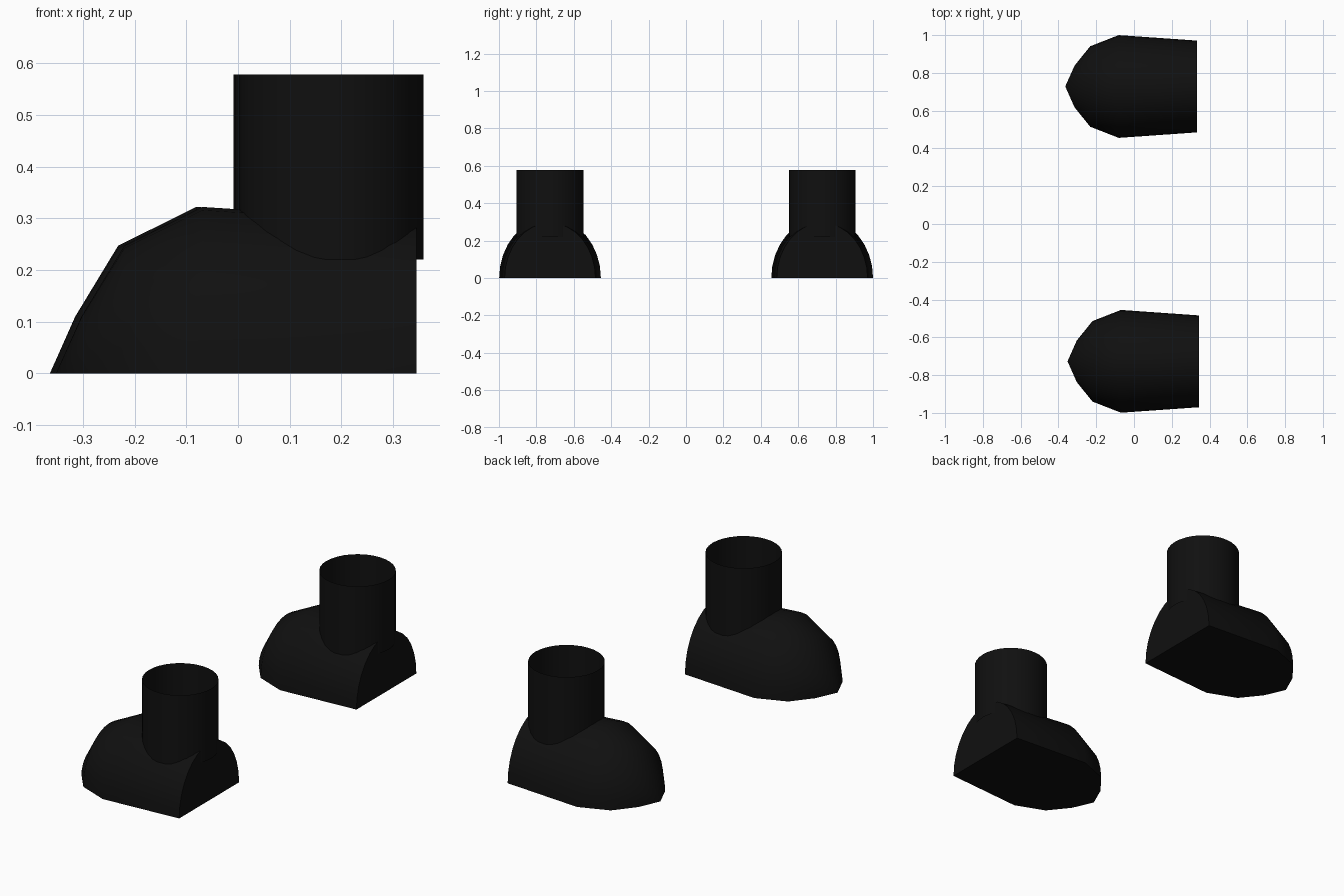
import bpy, bmesh, math

if "Cube" in bpy.data.objects:
    bpy.data.objects.remove(bpy.data.objects["Cube"])

black = bpy.data.materials.new("black leather")
black.diffuse_color = (0.005, 0.005, 0.005, 1)
black.use_nodes = True
black.node_tree.nodes["Principled BSDF"].inputs["Base Color"].default_value = black.diffuse_color


def finish(bm, name):
    bmesh.ops.recalc_face_normals(bm, faces=bm.faces)
    mesh = bpy.data.meshes.new(name)
    bm.to_mesh(mesh)
    bm.free()
    mesh.materials.append(black)
    obj = bpy.data.objects.new(name, mesh)
    bpy.context.collection.objects.link(obj)
    bpy.ops.object.select_all(action='DESELECT')
    obj.select_set(True)
    bpy.context.view_layer.objects.active = obj
    bpy.ops.object.shade_smooth_by_angle(angle=math.radians(50))


# Foot: half-ellipse arches from heel to toe (x, half width, height)
ARCHES = [(0.339, 0.243, 0.295), (-0.075, 0.272, 0.322),
          (-0.226, 0.213, 0.247), (-0.309, 0.11, 0.11)]
STEPS = 16


def foot(name, ox, oy):
    bm = bmesh.new()
    rings = []
    for x, w, h in ARCHES:
        rings.append([bm.verts.new((ox + x, oy + w * math.cos(math.pi * i / STEPS),
                                    h * math.sin(math.pi * i / STEPS)))
                      for i in range(STEPS + 1)])
    tip = bm.verts.new((ox - 0.358, oy, 0))
    for a, b in zip(rings, rings[1:]):
        for i in range(STEPS):
            bm.faces.new((a[i], a[i + 1], b[i + 1], b[i]))
        bm.faces.new((a[0], b[0], b[-1], a[-1]))       # sole
    last = rings[-1]
    for i in range(STEPS):
        bm.faces.new((last[i], last[i + 1], tip))      # toe
    bm.faces.new((last[0], tip, last[-1]))
    bm.faces.new(rings[0])                             # flat heel
    finish(bm, name)


# Ankle shaft: open tube sunk into the foot
def shaft(name, ox, oy):
    bm = bmesh.new()
    bmesh.ops.create_cone(bm, cap_ends=False, segments=32,
                          radius1=0.178, radius2=0.178, depth=0.358)
    bmesh.ops.translate(bm, verts=bm.verts, vec=(ox + 0.175, oy, 0.399))
    finish(bm, name)


for side, ox, oy in (("right", 0.006, -0.727), ("left", -0.006, 0.728)):
    foot(side + "_boot_foot", ox, oy)
    shaft(side + "_boot_shaft", ox, oy)
